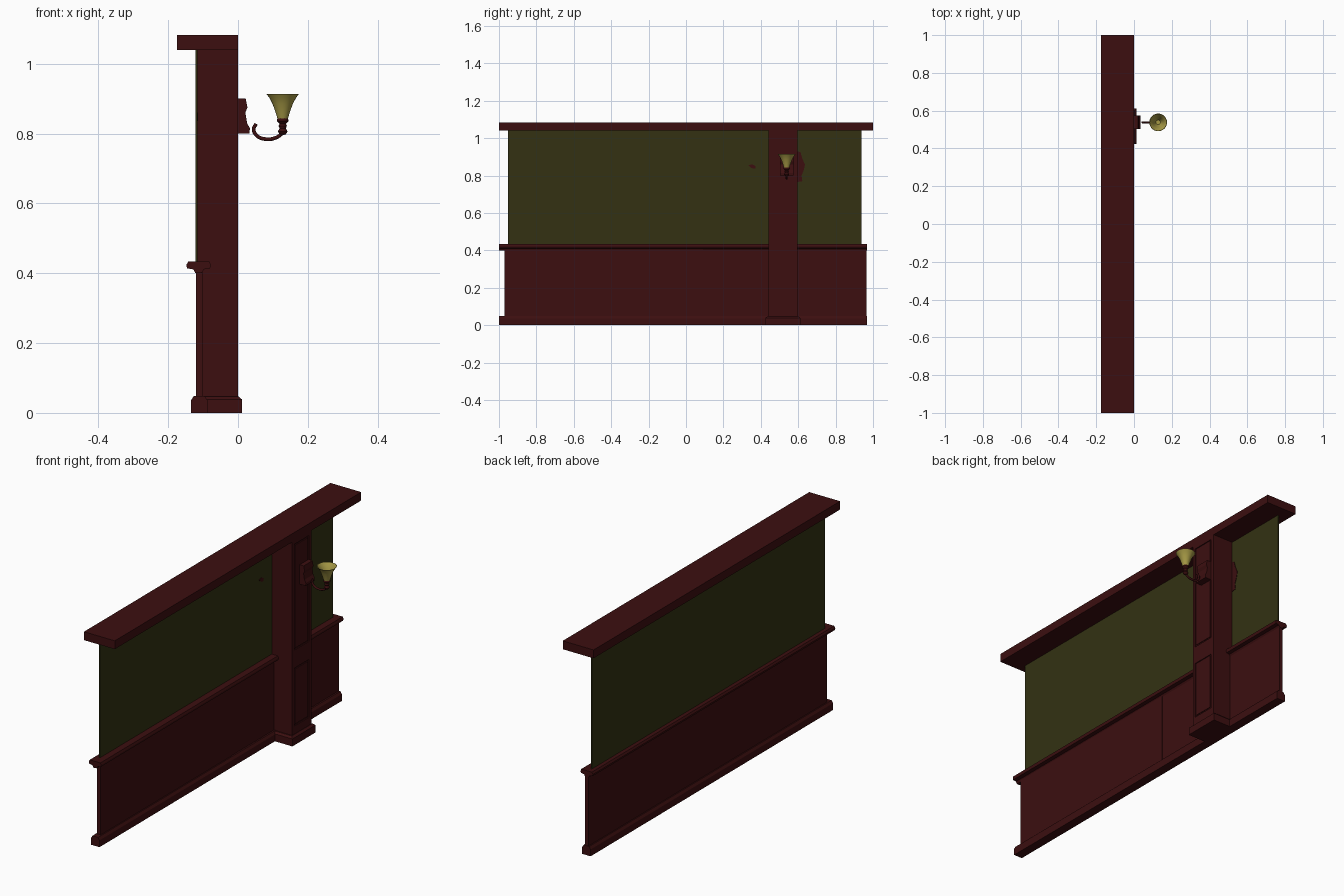
import bpy, bmesh, math
from mathutils import Vector

if "Cube" in bpy.data.objects:
    bpy.data.objects.remove(bpy.data.objects["Cube"])


def material(name, rgb):
    m = bpy.data.materials.new(name)
    m.diffuse_color = (*rgb, 1)
    m.use_nodes = True
    m.node_tree.nodes["Principled BSDF"].inputs["Base Color"].default_value = m.diffuse_color
    return m


wood = material("dark red wood", (0.045, 0.0045, 0.005))
green = material("olive wall", (0.033, 0.031, 0.006))
glass = material("yellow glass", (0.38, 0.32, 0.06))


def finish(name, bm, mat, smooth=False):
    bmesh.ops.recalc_face_normals(bm, faces=bm.faces)
    me = bpy.data.meshes.new(name)
    bm.to_mesh(me)
    bm.free()
    me.materials.append(mat)
    ob = bpy.data.objects.new(name, me)
    bpy.context.collection.objects.link(ob)
    if smooth:
        bpy.ops.object.select_all(action='DESELECT')
        ob.select_set(True)
        bpy.context.view_layer.objects.active = ob
        bpy.ops.object.shade_smooth_by_angle(angle=math.radians(40))
    return ob


def prism(name, pts, depth, mat):
    """Extrude a closed 3D outline along a vector."""
    bm = bmesh.new()
    f = bm.faces.new([bm.verts.new(p) for p in pts])
    g = bmesh.ops.extrude_face_region(bm, geom=[f])
    bmesh.ops.translate(bm, vec=Vector(depth),
                        verts=[v for v in g["geom"] if isinstance(v, bmesh.types.BMVert)])
    # the starting face stays as the closing cap
    return finish(name, bm, mat)


def box(name, x, y, z, mat):
    pts = [(x[0], y[0], z[0]), (x[1], y[0], z[0]), (x[1], y[0], z[1]), (x[0], y[0], z[1])]
    return prism(name, pts, (0, y[1] - y[0], 0), mat)


def moulding(name, prof, y, mat):
    return prism(name, [(px, y[0], pz) for px, pz in prof], (0, y[1] - y[0], 0), mat)


def lathe(name, prof, cx, cy, mat, n=24):
    bm = bmesh.new()
    vs = [bm.verts.new((cx + r, cy, z)) for r, z in prof]
    es = [bm.edges.new(p) for p in zip(vs, vs[1:])]
    bmesh.ops.spin(bm, geom=vs + es, cent=(cx, cy, 0), axis=(0, 0, 1),
                   angle=math.tau, steps=n)
    bmesh.ops.remove_doubles(bm, verts=bm.verts, dist=1e-5)
    return finish(name, bm, mat, True)


# Wall: wainscot in two boards, green upper wall
box("wainscot_long", (-0.121, -0.101), (-0.97, 0.09), (0.0, 0.41), wood)
box("wainscot_short", (-0.121, -0.103), (0.09, 0.965), (0.0, 0.41), wood)
box("upper_wall", (-0.122, -0.116), (-0.953, 0.938), (0.40, 1.045), green)

# Cornice beam, dado rail and skirting
box("cornice_beam", (-0.175, 0.0), (-1, 1), (1.04, 1.083), wood)
moulding("dado_rail", [(-0.122, 0.40), (-0.128, 0.411), (-0.146, 0.414), (-0.148, 0.424),
                       (-0.142, 0.434), (-0.082, 0.434), (-0.078, 0.424), (-0.08, 0.414),
                       (-0.098, 0.411), (-0.104, 0.40)], (-1, 0.967), wood)
moulding("skirting", [(-0.135, 0), (-0.135, 0.035), (-0.127, 0.048), (-0.095, 0.048),
                      (-0.087, 0.035), (-0.087, 0)], (-1, 0.967), wood)

# Pillar with two framed panels
Y0, Y1 = 0.44, 0.596
box("pillar_core", (-0.12, -0.005), (Y0, Y1), (0, 1.042), wood)
for nm, y in (("left", (Y0, 0.457)), ("right", (0.577, Y1))):
    box("pillar_stile_" + nm, (-0.006, 0), y, (0, 1.041), wood)
for i, z in enumerate(((0.0, 0.088), (0.386, 0.478), (1.022, 1.041))):
    box("pillar_crosspiece_%d" % i, (-0.006, 0), (0.457, 0.577), z, wood)
for nm, z in (("lower", (0.096, 0.378)), ("upper", (0.486, 1.014))):
    box("pillar_panel_" + nm, (-0.006, -0.001), (0.465, 0.569), z, wood)

# Pillar plinth: block with a chamfered top
bm = bmesh.new()
rings = []
for d, z in ((0, 0), (0, 0.038), (0.01, 0.047)):
    rings.append([bm.verts.new(p) for p in ((-0.1, 0.424 + d, z), (0.012 - d, 0.424 + d, z),
                                            (0.012 - d, 0.612 - d, z), (-0.1, 0.612 - d, z))])
for a, b in zip(rings, rings[1:]):
    for i in range(4):
        bm.faces.new((a[i], a[(i + 1) % 4], b[(i + 1) % 4], b[i]))
bm.faces.new(rings[0])
bm.faces.new(rings[-1])
finish("pillar_plinth", bm, wood)

# Red stains on the green wall, beside the pillar
prism("stain_large", [(-0.117, y, z) for y, z in (
    (0.594, 0.93), (0.612, 0.925), (0.622, 0.89), (0.636, 0.86), (0.63, 0.83),
    (0.618, 0.80), (0.622, 0.77), (0.594, 0.765))], (0.003, 0, 0), wood)
prism("stain_small", [(-0.117, y, z) for y, z in (
    (0.335, 0.855), (0.355, 0.86), (0.372, 0.85), (0.37, 0.836), (0.35, 0.84))],
    (0.003, 0, 0), wood)

# Lamp: shaped backplate
CX, CY = 0.128, 0.538
moulding("lamp_backplate", [(-0.002, 0.80), (0.033, 0.80), (0.034, 0.815), (0.026, 0.83),
                            (0.021, 0.86), (0.027, 0.875), (0.022, 0.90), (-0.002, 0.90)],
         (0.502, 0.574), wood)

# Lamp: curled arm
cu = bpy.data.curves.new("lamp_arm", 'CURVE')
cu.dimensions = '3D'
cu.bevel_depth = 0.0055
cu.bevel_resolution = 3
cu.use_fill_caps = True
path = [(0.052, 0.828), (0.045, 0.812), (0.055, 0.793), (0.08, 0.784),
        (0.108, 0.788), (0.124, 0.80), (0.128, 0.82)]
sp = cu.splines.new('BEZIER')
sp.bezier_points.add(len(path) - 1)
for p, (x, z) in zip(sp.bezier_points, path):
    p.co = (x, CY, z)
    p.handle_left_type = p.handle_right_type = 'AUTO'
sp.resolution_u = 5
cu.materials.append(wood)
arm = bpy.data.objects.new("lamp_arm", cu)
bpy.context.collection.objects.link(arm)

# Lamp: turned cup and flared glass shade
lathe("lamp_cup", [(0, 0.795), (0.009, 0.798), (0.014, 0.806), (0.009, 0.815), (0.012, 0.822),
                   (0.009, 0.828), (0.017, 0.836), (0.015, 0.845), (0, 0.846)], CX, CY, wood, 16)
lathe("lamp_shade", [(0, 0.843), (0.015, 0.843), (0.02, 0.86), (0.029, 0.885), (0.038, 0.902),
                     (0.047, 0.914), (0.045, 0.914), (0.036, 0.902), (0.027, 0.885),
                     (0.018, 0.86), (0.012, 0.847), (0, 0.847)], CX, CY, glass)
